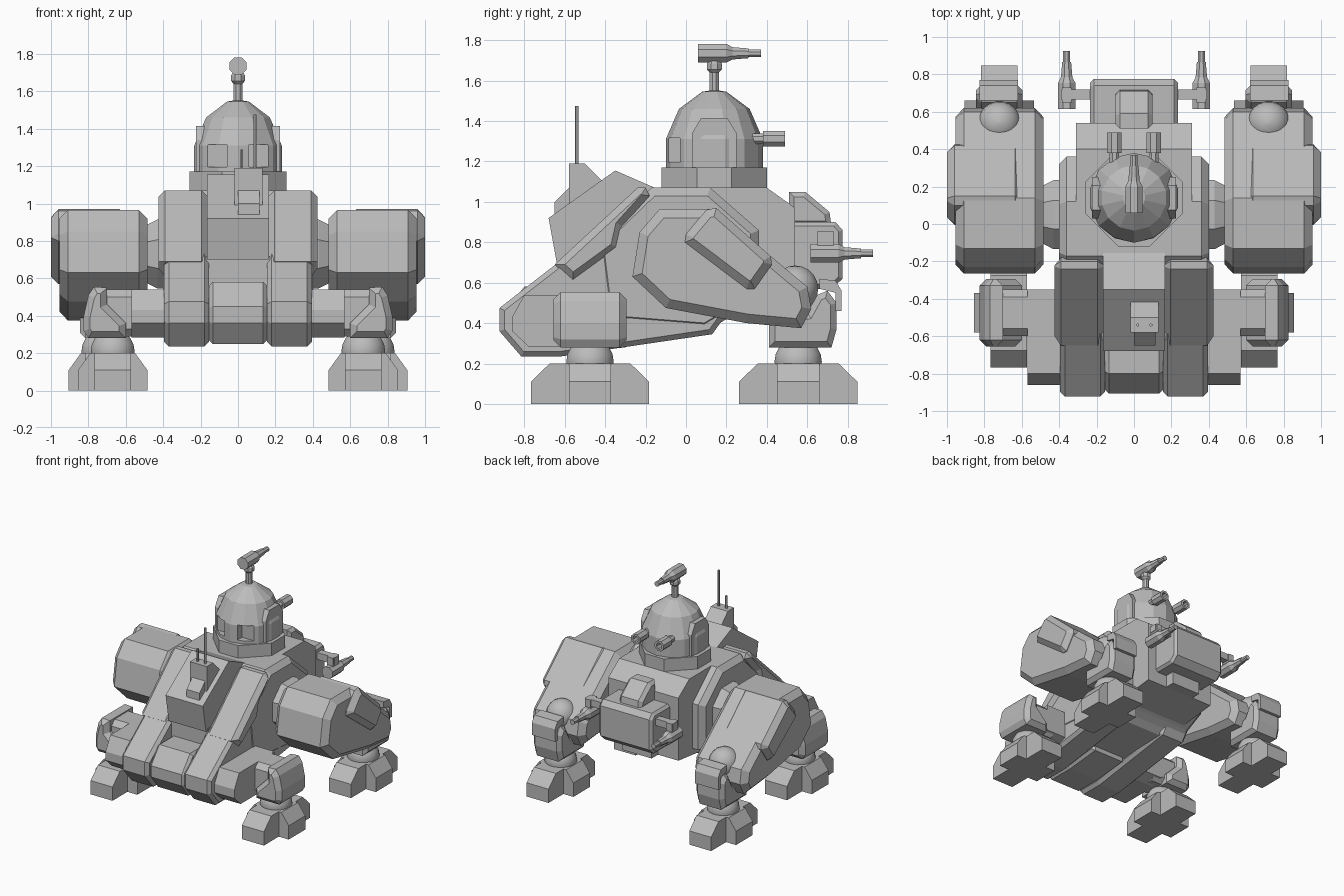
import bpy, bmesh, math
from mathutils import Matrix, Vector

if "Cube" in bpy.data.objects:
    bpy.data.objects.remove(bpy.data.objects["Cube"])

grey = bpy.data.materials.new("plain_grey")
grey.diffuse_color = (0.5, 0.5, 0.5, 1)
grey.use_nodes = True
grey.node_tree.nodes["Principled BSDF"].inputs["Base Color"].default_value = grey.diffuse_color


def finish(bm, name):
    bmesh.ops.recalc_face_normals(bm, faces=bm.faces)
    me = bpy.data.meshes.new(name)
    bm.to_mesh(me)
    bm.free()
    me.materials.append(grey)
    ob = bpy.data.objects.new(name, me)
    bpy.context.collection.objects.link(ob)
    return ob


def prism(name, pts, a, b, bevel=0.0, axis='x', sides=(1,)):
    """Extrude a (y,z) profile along x, or an (x,z) profile along y; cap rims chamfered."""
    for s in sides:
        bm = bmesh.new()
        rings = []
        for t in (a, b):
            rings.append([bm.verts.new((t * s, p, q) if axis == 'x' else (p * s, t, q)) for p, q in pts])
        caps = [bm.faces.new(r) for r in rings]
        n = len(pts)
        for i in range(n):
            j = (i + 1) % n
            bm.faces.new((rings[0][i], rings[0][j], rings[1][j], rings[1][i]))
        bmesh.ops.recalc_face_normals(bm, faces=bm.faces)
        if bevel:
            edges = [e for f in caps for e in f.edges]
            bmesh.ops.bevel(bm, geom=edges, offset=bevel, segments=1, affect='EDGES', clamp_overlap=True)
        finish(bm, name + ("" if len(sides) == 1 else "_right" if s > 0 else "_left"))


def lathe(name, prof, n, origin, axis='z', smooth=False):
    """Revolve (radius, distance) pairs about an axis through origin."""
    rot = {'z': Matrix(), 'y': Matrix.Rotation(-math.pi / 2, 4, 'X'), 'x': Matrix.Rotation(math.pi / 2, 4, 'Y')}[axis]
    m = Matrix.Translation(origin) @ rot
    bm = bmesh.new()
    rings = []
    for r, t in prof:
        rings.append([bm.verts.new(m @ Vector((r * math.cos(k), r * math.sin(k), t)))
                      for k in (2 * math.pi * (i + 0.5) / n for i in range(n))])
    for r0, r1 in zip(rings, rings[1:]):
        for i in range(n):
            j = (i + 1) % n
            bm.faces.new((r0[i], r0[j], r1[j], r1[i]))
    bm.faces.new(rings[0])
    bm.faces.new(rings[-1])
    ob = finish(bm, name)
    if smooth:
        for p in ob.data.polygons:
            p.use_smooth = True
    return ob


def ball(name, r, origin, n=20):
    prof = [(r * math.sin(math.pi * k / 10) + 0.0005, -r * math.cos(math.pi * k / 10)) for k in range(11)]
    return lathe(name, prof, n, origin, smooth=True)


def rect(a0, a1, b0, b1):
    return [(a0, b0), (a1, b0), (a1, b1), (a0, b1)]


def gun(name, x, y, z):
    lathe(name, [(0.05, 0), (0.05, 0.14), (0.033, 0.17), (0.026, 0.25), (0.02, 0.25), (0.02, 0.31)], 8, (x, y, z), 'y')


BOTH = (1, -1)

# main hull
prism("hull_core", [(-.155, 1.07), (.40, 1.07), (.54, .97), (.54, .47), (.2, .43), (.1, .35), (-.5, .3), (-.5, .76)],
      -.31, .31)
prism("hull_wide", [(-.17, 1.07), (.12, 1.07), (.36, .86), (.36, .5), (.2, .42), (.1, .36), (-.4, .4), (-.45, .8)],
      -.4, .4, .04)
prism("front_ridge", [(-.68, .92), (-.35, 1.155), (-.155, 1.07), (-.2, .7), (-.64, .70)], -.165, .165)
prism("front_recess", rect(-.62, -.2, .4, .72), -.17, .17)
prism("front_bumper", [(-.905, .36), (-.905, .45), (-.80, .58), (-.3, .58), (-.3, .28), (-.6, .25), (-.82, .25)],
      -.155, .155, .02)
prism("lower_pod", [(-.923, .475), (-.923, .36), (-.815, .235), (-.62, .235), (.13, .345), (.19, .43),
                    (.1, .75), (-.3, .9), (-.62, .71)], .155, .395, .025, sides=BOTH)
prism("slope_armour", [(-.65, .69), (-.56, .61), (-.34, .77), (-.315, .88), (-.18, 1.03), (-.20, 1.07), (-.24, 1.07)],
      .16, .425, .035, sides=BOTH)

# antenna box
prism("antenna_base", [(-.58, .95), (-.58, 1.19), (-.50, 1.19), (-.41, 1.10), (-.41, 1.02)], -.02, .13)
prism("antenna_socket", [(-.65, .92), (-.65, 1.0), (-.57, 1.08), (-.57, .95)], 0, .115)
lathe("long_antenna", [(.009, 1.1), (.009, 1.475)], 6, (.09, -.54, 0))
lathe("short_antenna", [(.009, 1.1), (.009, 1.29)], 6, (.02, -.54, 0))

# turret collar and dome
collar = [(-.26, -.1), (-.2, -.16)]
c, h = .085, .26
oct_pts = [(h, c), (c, h), (-c, h), (-h, c), (-h, -c), (-c, -h), (c, -h), (h, -c)]
bm = bmesh.new()
base = bm.faces.new([bm.verts.new((x, y + .14, 1.05)) for x, y in oct_pts])
ext = bmesh.ops.extrude_face_region(bm, geom=[base])
bmesh.ops.translate(bm, vec=(0, 0, .12), verts=[v for v in ext['geom'] if isinstance(v, bmesh.types.BMVert)])
finish(bm, "turret_collar")
dome = lathe("turret_dome", [(.24, 1.15), (.24, 1.31), (.175, 1.46), (.06, 1.545), (.01, 1.553)], 14, (0, .14, 0))
prism("dome_side_arch", [(.03, 1.16), (.03, 1.34), (.075, 1.415), (.205, 1.415), (.25, 1.34), (.25, 1.16)],
      .12, .225, sides=BOTH)
for s in BOTH:
    bm = bmesh.new()
    bmesh.ops.create_cube(bm, size=1, matrix=Matrix.Translation((.11 * s, -.1, 1.255)) @ Matrix.Diagonal((.105, .14, .12, 1)))
    cutter = finish(bm, "window_cutter")
    cutter.hide_render = True
    cutter.hide_viewport = True
    mod = dome.modifiers.new("window", 'BOOLEAN')
    mod.operation = 'DIFFERENCE'
    mod.solver = 'EXACT'
    mod.object = cutter

# turret guns
for s in BOTH:
    lathe("dome_gun", [(.028, 0), (.028, .1), (.042, .1), (.042, .21), (.025, .21), (.025, .15)], 8,
          (.105 * s, .28, 1.313), 'y')
lathe("top_gun_post", [(.025, 1.53), (.025, 1.65)], 8, (0, .14, 0))
lathe("top_gun_joint", [(.02, -.03), (.04, -.01), (.04, .02), (.025, .04)], 8, (0, .14, 1.665))
gun("top_gun", 0, .06, 1.735)

# rear head with hatch and side guns
prism("rear_head", [(.5, .57), (.72, .57), (.775, .62), (.775, .86), (.74, .90), (.5, .90)], -.235, .235, .02)
prism("head_neck_block", rect(.48, .62, .47, .6), -.13, .13)
prism("head_hatch", [(.51, .88), (.51, 1.05), (.59, 1.05), (.71, .95), (.72, .88)], -.1, .1, .025)
prism("head_gun_axle", rect(.665, .72, .80, .855), -.39, .39)
for s in BOTH:
    prism("gun_bracket", rect(.65, .73, .73, .855), s * .335, s * .385)
    gun("head_gun", s * .36, .615, .745)

# large thighs, joints and pads
for s in BOTH:
    lathe("thigh_axle", [(.2, .3), (.2, .43), (.15, .52)] if s > 0 else [(.2, -.3), (.2, -.43), (.15, -.52)],
          8, (0, .05, .73), 'x')
prism("thigh_armour", [(-.23, .85), (-.13, .965), (.14, .965), (.6, .58), (.62, .47), (.57, .375), (.3, .40),
                       (-.1, .475), (-.265, .63)], .485, .955, .045, sides=BOTH)
prism("thigh_pad", [(-.005, .80), (.0, .84), (.10, .96), (.15, .97), (.42, .73), (.425, .69), (.34, .57), (.30, .57)],
      .595, 1.0, .04, sides=BOTH)

# hip beams for the other leg pair
prism("hip_beam", [(-.86, .36), (-.86, .43), (-.80, .54), (-.35, .54), (-.35, .32), (-.45, .285), (-.78, .285)],
      .36, .57, .0, sides=BOTH)
prism("hip_arm", [(-.6, .33), (-.6, .50), (-.56, .54), (-.39, .54), (-.35, .50), (-.35, .33), (-.39, .29), (-.56, .29)],
      .5, .72, sides=BOTH)

# shins
prism("front_shin", [(.60, .28), (.80, .28), (.825, .32), (.825, .40), (.80, .51), (.77, .555), (.70, .55),
                     (.70, .46), (.60, .36)], -.655, -.295, .035, axis='y', sides=BOTH)
prism("rear_shin", [(.41, .28), (.72, .28), (.745, .37), (.745, .50), (.70, .56), (.65, .54), (.60, .45), (.41, .42)],
      .595, .845, .03, sides=BOTH)
prism("knee_shield", [(.66, .62), (.74, .61), (.77, .56), (.77, .46), (.74, .46), (.74, .55), (.66, .57)],
      .62, .825, sides=BOTH)

# feet, ankles and knees
for label, fx, fy in (("front", .67, -.475), ("rear", .72, .555)):
    def step(c, half, top):
        return [(c - half, 0), (c + half, 0), (c + half, .11), (c + top, .2), (c - top, .2), (c - half, .11)]
    prism(label + "_foot_long", step(fy, .293, .2), fx - .097, fx + .097, sides=BOTH)
    prism(label + "_foot_cross", step(fx, .185, .12), fy - .105, fy + .105, axis='y', sides=BOTH)
    for s in BOTH:
        ball(label + "_ankle", .118, (fx * s, fy, .21))
        if label == "rear":
            ball("rear_knee", .115, (fx * s, .54, .57))
